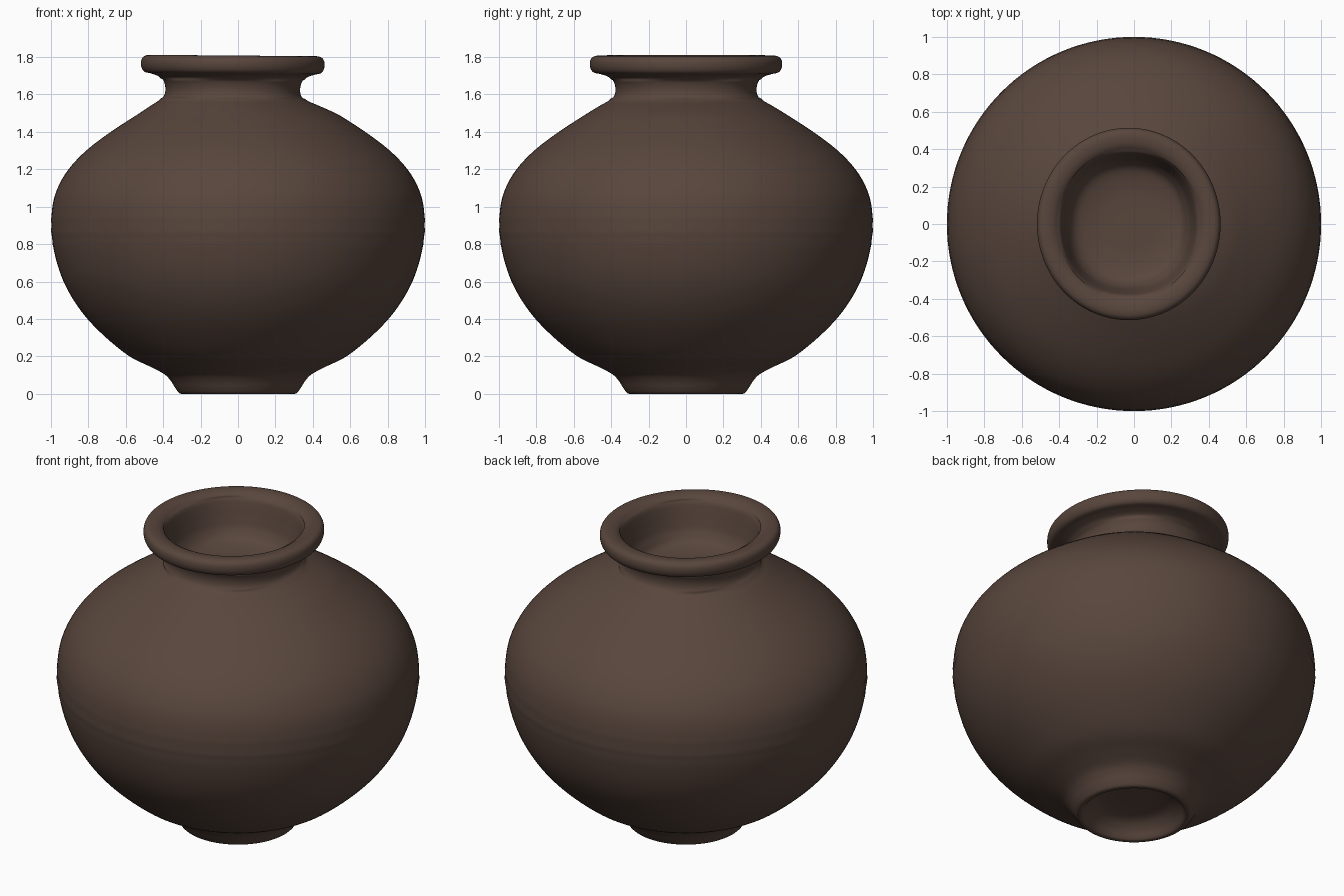
import bpy, bmesh, math
from mathutils import Vector

if "Cube" in bpy.data.objects:
    bpy.data.objects.remove(bpy.data.objects["Cube"])

SEG = 128

clay = bpy.data.materials.new("dark_brown_clay")
clay.diffuse_color = (0.098, 0.061, 0.046, 1)
clay.use_nodes = True
clay.node_tree.nodes["Principled BSDF"].inputs["Base Color"].default_value = clay.diffuse_color


def smooth_path(pts, steps=5):
    """Catmull-Rom curve through the profile points (radius, height)."""
    p = [Vector(q) for q in pts]
    p = [2 * p[0] - p[1]] + p + [2 * p[-1] - p[-2]]
    out = []
    for a, b, c, d in zip(p, p[1:], p[2:], p[3:]):
        for i in range(steps):
            t = i / steps
            out.append(0.5 * (2 * b + (c - a) * t + (2 * a - 5 * b + 4 * c - d) * t * t
                              + (3 * b - a - 3 * c + d) * t ** 3))
    return out + [p[-2]]


def lathe(name, path, shape):
    """Spin a profile; shape(r, z, angle) places each point. Profile ends are capped."""
    bm = bmesh.new()
    rings = [[bm.verts.new(shape(r, z, 2 * math.pi * i / SEG)) for i in range(SEG)]
             for r, z in path]
    for a, b in zip(rings, rings[1:]):
        for i in range(SEG):
            j = (i + 1) % SEG
            bm.faces.new((a[i], a[j], b[j], b[i]))
    bm.faces.new(rings[0][::-1])
    bm.faces.new(rings[-1])
    me = bpy.data.meshes.new(name)
    bm.to_mesh(me)
    bm.free()
    me.materials.append(clay)
    ob = bpy.data.objects.new(name, me)
    bpy.context.collection.objects.link(ob)
    for f in me.polygons:
        f.use_smooth = True
    return ob


def pot_shape(r, z, a):
    # fine turned grooves around the belly
    if r > 0.9:
        r += 0.004 * math.sin((z - 0.87) * 2 * math.pi / 0.045) * math.exp(-((z - 0.87) / 0.06) ** 2)
    # the neck and rim lean left and are slightly squeezed in x
    k = min(max((z - 1.48) / 0.12, 0), 1)
    k = k * k * (3 - 2 * k)
    # the mouth is a slightly squared round
    inner = k if r < 0.40 and z > 1.5 else 0
    r *= 1 + 0.02 * inner * -math.cos(4 * a)
    x = r * math.cos(a) * (1 - 0.045 * k) - 0.028 * k
    y = r * math.sin(a)
    return (x, y, z - 0.008 * k * x)


# Foot recess, foot, belly, neck, rim and shallow inside, as one turned profile
profile = [
    (0.01, 0.10), (0.12, 0.098), (0.20, 0.085), (0.25, 0.05), (0.28, 0.008), (0.295, 0.0),
    (0.315, 0.004), (0.335, 0.03), (0.36, 0.07), (0.395, 0.105), (0.47, 0.145), (0.58, 0.20),
    (0.70, 0.295), (0.805, 0.40), (0.885, 0.51), (0.945, 0.63), (0.985, 0.77), (0.999, 0.90),
    (0.987, 1.03), (0.95, 1.13), (0.89, 1.22), (0.80, 1.31), (0.68, 1.40), (0.55, 1.485),
    (0.46, 1.54), (0.41, 1.57), (0.387, 1.605), (0.388, 1.65), (0.41, 1.69), (0.455, 1.708),
    (0.495, 1.718), (0.512, 1.745), (0.512, 1.78), (0.495, 1.802), (0.46, 1.808),
    (0.42, 1.80), (0.39, 1.775), (0.375, 1.73), (0.36, 1.67), (0.34, 1.61),
    (0.295, 1.56), (0.20, 1.535), (0.10, 1.53), (0.01, 1.53),
]
lathe("clay_pot", smooth_path(profile), pot_shape)
